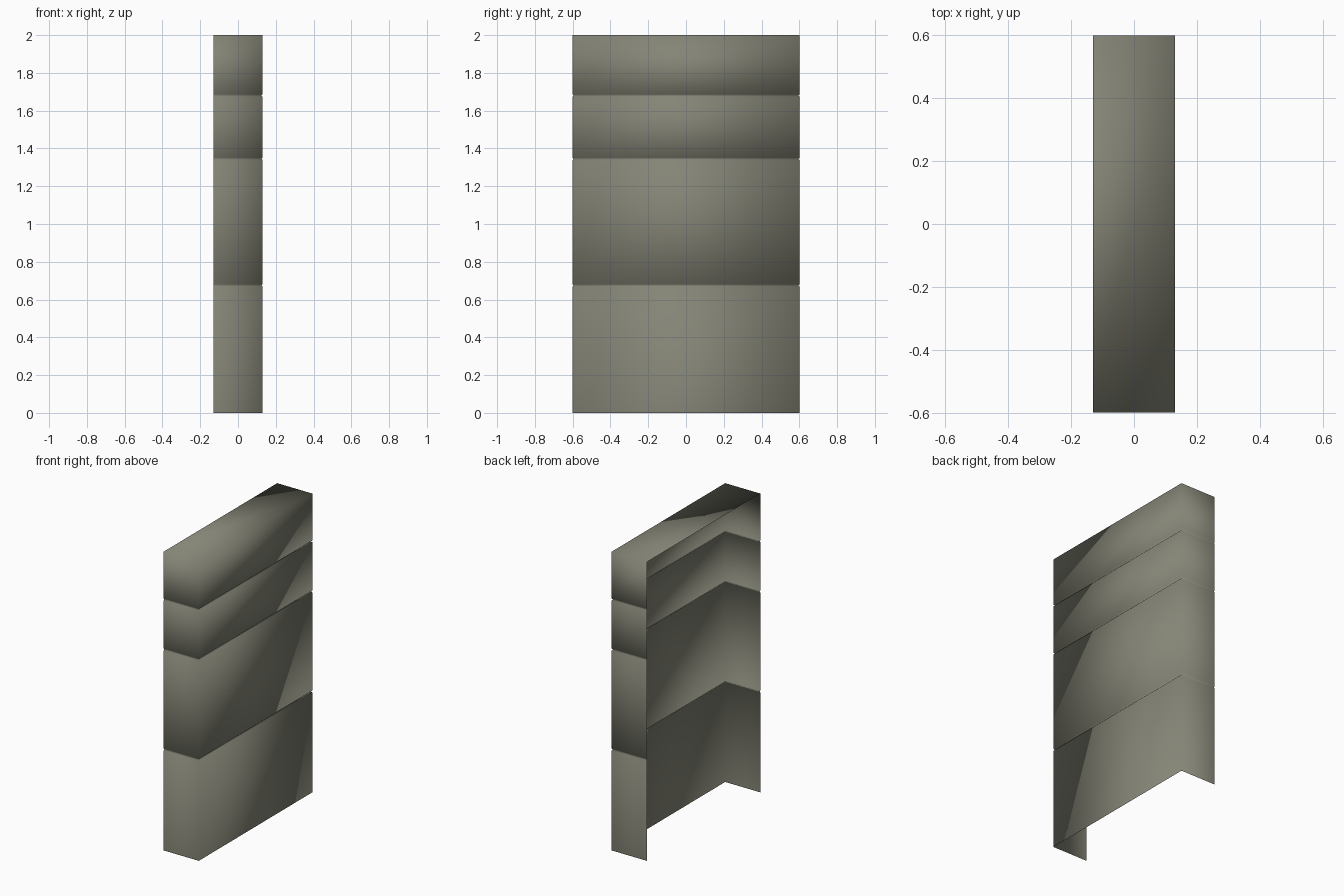
import bpy, bmesh

if "Cube" in bpy.data.objects:
    bpy.data.objects.remove(bpy.data.objects["Cube"])

W, D, H = 0.13, 0.60, 2.0      # half thickness, half width, height
GROOVE, DEPTH = 0.006, 0.006   # groove half height and depth
JOINTS = [0.675, 1.345, 1.68]  # heights of the grooves between panels

grey = bpy.data.materials.new("olive grey")
grey.diffuse_color = (0.23, 0.23, 0.18, 1)
grey.use_nodes = True
grey.node_tree.nodes["Principled BSDF"].inputs["Base Color"].default_value = grey.diffuse_color


def ring(bm, z, inset):
    """U-shaped outline, open towards -x."""
    x, y = W - inset, D - inset
    return [bm.verts.new((a, b, z)) for a, b in ((-W, -y), (x, -y), (x, y), (-W, y))]


# Levels of the shell: straight panels with V grooves between them
levels = [(0.0, 0.0)]
for z in JOINTS:
    levels += [(z - GROOVE, 0.0), (z, DEPTH), (z + GROOVE, 0.0)]
levels.append((H, 0.0))

# Shell: three sides, open back and bottom, closed top
bm = bmesh.new()
rings = [ring(bm, z, inset) for z, inset in levels]
for low, high in zip(rings, rings[1:]):
    for i in range(3):
        bm.faces.new((low[i], low[i + 1], high[i + 1], high[i]))
bm.faces.new(rings[-1])
for f in bm.faces:
    f.smooth = True

mesh = bpy.data.meshes.new("panelled_shell")
bm.to_mesh(mesh)
bm.free()
mesh.materials.append(grey)
shell = bpy.data.objects.new("panelled_shell", mesh)
bpy.context.collection.objects.link(shell)
